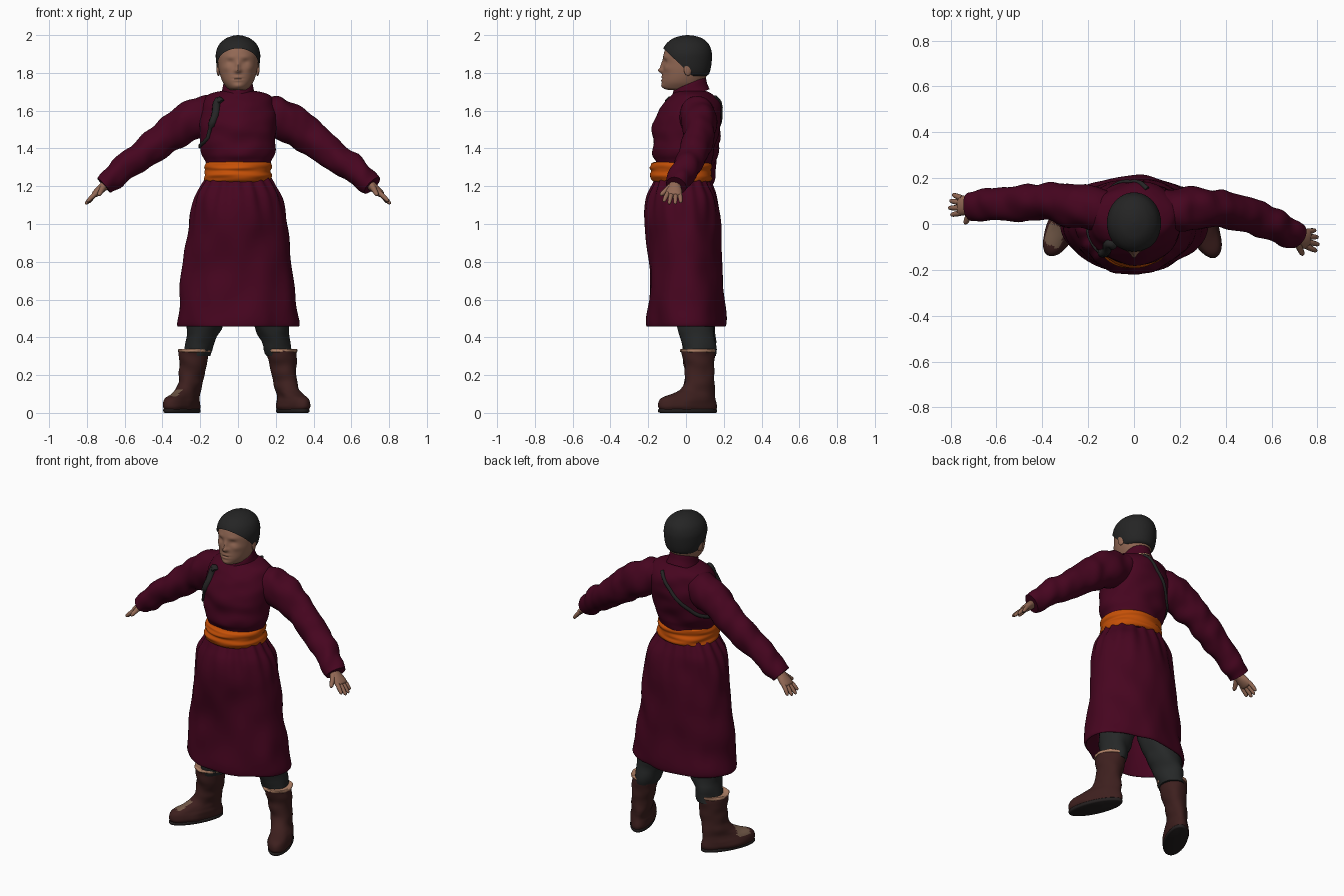
import bpy, bmesh, math
from mathutils import Vector, Matrix, noise

cube = bpy.data.objects.get("Cube")
if cube:
    bpy.data.objects.remove(cube)


def material(name, r, g, b):
    m = bpy.data.materials.new(name)
    m.use_nodes = True
    m.diffuse_color = (r, g, b, 1)
    bsdf = m.node_tree.nodes["Principled BSDF"]
    bsdf.inputs["Base Color"].default_value = (r, g, b, 1)
    bsdf.inputs["Roughness"].default_value = 0.8
    return m


ROBE = material("robe wine", 0.062, 0.0015, 0.014)
SASH = material("sash orange", 0.56, 0.08, 0.002)
SKIN = material("skin", 0.29, 0.14, 0.09)
HAIR = material("hair black", 0.018, 0.018, 0.018)
CLOTH = material("trouser charcoal", 0.019, 0.021, 0.021)
BOOT = material("boot brown", 0.047, 0.014, 0.013)
SOLE = material("sole dark", 0.018, 0.014, 0.014)
TRIM = material("trim tan", 0.45, 0.23, 0.14)
PATCH = material("toe patch", 0.17, 0.1, 0.065)


def smooth_path(points, steps):
    """Catmull-Rom interpolation of any-dimension stations."""
    p = [points[0]] + list(points) + [points[-1]]
    out = []
    for i in range(1, len(p) - 2):
        for k in range(steps):
            t = k / steps
            out.append([0.5 * (2 * b + (c - a) * t + (2 * a - 5 * b + 4 * c - d) * t * t
                               + (3 * b - a - 3 * c + d) * t ** 3)
                        for a, b, c, d in zip(*p[i - 1:i + 3])])
    return out + [list(points[-1])]


def loft(name, stations, mat, sides=32, steps=4, flat=False, caps=True, fold=None):
    """Skin elliptical rings (x, y, z, a, b); flat rings stay horizontal."""
    rings = smooth_path(stations, steps)
    bm = bmesh.new()
    rows = []
    for i, (x, y, z, a, b) in enumerate(rings):
        c = Vector((x, y, z))
        u, v = Vector((1, 0, 0)), Vector((0, 1, 0))
        if not flat:
            t = Vector(rings[min(i + 1, len(rings) - 1)][:3]) - Vector(rings[max(i - 1, 0)][:3])
            u = t.cross(Vector((0, 0, 1))).normalized()
            v = t.normalized().cross(u)
        row = []
        for k in range(sides):
            ang = math.tau * k / sides
            off = u * a * math.cos(ang) + v * b * math.sin(ang)
            if fold:
                off += off.normalized() * fold(c + off, ang)
            row.append(bm.verts.new(c + off))
        rows.append(row)
    for r, s in zip(rows, rows[1:]):
        for k in range(sides):
            n = (k + 1) % sides
            bm.faces.new((r[k], r[n], s[n], s[k]))
    if caps:
        bm.faces.new(rows[0][::-1])
        bm.faces.new(rows[-1])
    me = bpy.data.meshes.new(name)
    bm.to_mesh(me)
    bm.free()
    return finish(name, me, mat)


def finish(name, me, mat):
    ob = bpy.data.objects.new(name, me)
    bpy.context.collection.objects.link(ob)
    me.materials.append(mat)
    me.shade_smooth()
    return ob


def level(z, half, front, back, x=0):
    """Horizontal station from half width and front/back extents."""
    return (x, (front + back) / 2, z, half, (back - front) / 2)


# Cloth folds
def cloth(amount, sx, sy, sz):
    return lambda p, a: amount * noise.noise(Vector((p.x * sx, p.y * sy, p.z * sz)))


def gathers(p, a):
    pleat = 0.006 * math.sin(17 * a + 3 * p.z) * max(0, (p.z - 0.95) / 0.25)
    return pleat + 0.018 * noise.noise(Vector((p.x * 8, p.y * 8, p.z * 6)))


# Robe: skirt with an inner lining, torso, sash
loft("robe_skirt", [level(*s) for s in (
    (0.95, .22, -.17, .14), (0.6, .285, -.175, .175), (0.48, .305, -.185, .19),
    (0.457, .315, -.195, .203), (0.485, .324, -.202, .212), (0.6, .312, -.2, .205),
    (0.8, .287, -.195, .188), (1.0, .26, -.213, .182), (1.13, .234, -.205, .17),
    (1.2, .197, -.18, .145), (1.25, .165, -.16, .125))],
    ROBE, sides=96, steps=6, flat=True, caps=False, fold=gathers)
torso = loft("robe_torso", [level(*s) for s in (
    (1.22, .16, -.15, .12), (1.32, .172, -.155, .13), (1.37, .192, -.175, .142),
    (1.44, .2, -.176, .165), (1.52, .203, -.172, .18), (1.6, .2, -.14, .182),
    (1.65, .19, -.108, .17), (1.68, .165, -.082, .15), (1.698, .12, -.062, .125),
    (1.706, .07, -.045, .1))],
    ROBE, sides=64, steps=6, flat=True, fold=cloth(0.012, 9, 9, 14))
loft("sash", [level(*s) for s in (
    (1.222, .165, -.16, .125), (1.23, .177, -.183, .136), (1.255, .18, -.192, .14),
    (1.28, .174, -.187, .134), (1.3, .178, -.19, .136), (1.322, .174, -.18, .134),
    (1.33, .16, -.155, .12))],
    SASH, sides=64, steps=4, flat=True, fold=cloth(0.01, 6, 6, 45))

# Standing collar, higher at the back
for name, mat, grow, top in (("collar", ROBE, 0, 1.738), ("collar_lining", TRIM, -.006, 1.741)):
    ob = loft(name, [level(z, h + grow, f - grow, b + grow) for z, h, f, b in (
        (1.67, .097, -.078, .125), (1.705, .085, -.074, .112), (top, .078, -.068, .105),
        (top + .004, .073, -.062, .1), (1.7, .07, -.058, .098))],
        mat, sides=48, flat=True, caps=False)
    for v in ob.data.vertices:
        v.co.z += (v.co.y - 0.02) * 0.42

# Dark braid crossing the chest and back around the right armpit
trail = smooth_path([(-.09, -.1, 1.645), (-.12, -.11, 1.665), (-.15, -.15, 1.57),
                     (-.18, -.13, 1.46), (-.2, 0, 1.41), (-.17, .14, 1.44),
                     (-.06, .19, 1.54), (.06, .16, 1.68)], 6)
braid = []
for i, p in enumerate(trail):
    hit = torso.closest_point_on_mesh(Vector(p))[1]
    width = 0.021 if i < 15 else 0.011
    braid.append((*hit, width, width))
loft("braid", braid, HAIR, sides=10, steps=1)

# Arms and hands
ARM = ((.03, 1.632, .06, .06), (.12, 1.604, .085, .085), (.2, 1.572, .097, .102),
       (.3, 1.52, .09, .1), (.4, 1.444, .08, .088),
       (.5, 1.37, .075, .079), (.6, 1.3, .07, .073), (.66, 1.25, .066, .066),
       (.71, 1.205, .062, .055))
for tag, s, depth, aim in (
        ("left", 1, (.04, .05, .06, .07, .062, .038, 0, -.03, -.055), -.02),
        ("right", -1, (.04, .055, .07, .085, .095, .09, .085, .08, .075), .012)):
    loft(tag + "_sleeve", [(s * x, y, z, a, b) for (x, z, a, b), y in zip(ARM, depth)],
         ROBE, sides=40, steps=7, fold=cloth(0.014, 15, 10, 9))
    wrist = Vector((s * .685, depth[-1], 1.222))
    d = Vector((s * .13, aim, -.115)).normalized()
    across = Vector((0, 1, 0))
    loft(tag + "_palm", [(*(wrist + d * t), a, b) for t, a, b in (
        (-.02, .031, .026), (.03, .032, .025), (.07, .042, .022), (.1, .042, .017),
        (.108, .03, .009))], SKIN, sides=20)
    for i, (name, length) in enumerate((("index", .065), ("middle", .077),
                                        ("ring", .07), ("little", .055))):
        side = i - 1.5
        base = wrist + d * .088 + across * side * .021
        way = (d + across * side * .15).normalized()
        droop = Vector((0, 0, -.01 - .004 * side))
        loft(f"{tag}_{name}_finger", [(*(base + way * length * t + droop * t * t), r, r)
             for t, r in ((0, .0125), (.5, .012), (.9, .009), (1, .003))], SKIN, sides=10, steps=3)
    base = wrist + d * .035 - across * .02
    way = Vector((s * .025, -.055, -.045))
    loft(tag + "_thumb", [(*(base + way * t), r, r) for t, r in
         ((0, .018), (.5, .014), (.9, .011), (1.05, .003))], SKIN, sides=10, steps=3)

# Head with sculpted features: (x, z, width, height, push outward)
FEATURES = ((0, 1.835, .012, .028, .014), (0, 1.812, .018, .012, .019), (.04, 1.858, .018, .013, -.008),
            (.04, 1.884, .028, .011, .004), (.062, 1.825, .022, .018, .006),
            (0, 1.778, .024, .006, .005), (0, 1.769, .026, .003, -.003),
            (0, 1.76, .022, .006, .005), (0, 1.732, .025, .013, .006))
head = loft("head", [level(*s) for s in (
    (1.66, .066, -.035, .095), (1.705, .062, -.055, .092), (1.711, .05, -.1, .09),
    (1.722, .06, -.121, .09), (1.75, .08, -.127, .096), (1.79, .095, -.125, .11),
    (1.84, .104, -.121, .115), (1.9, .106, -.118, .12), (1.95, .09, -.095, .105),
    (1.98, .055, -.055, .07), (1.99, .02, -.015, .03))], SKIN, sides=96, steps=8, flat=True)
for v in head.data.vertices:
    if v.co.y < -.03 and v.co.z > 1.715:
        for x, z, w, h, push in FEATURES:
            v.co.y -= push * math.exp(-((abs(v.co.x) - x) / w) ** 2 - ((v.co.z - z) / h) ** 2)

# Ears
for tag, s in (("left", 1), ("right", -1)):
    bm = bmesh.new()
    bmesh.ops.create_uvsphere(bm, u_segments=16, v_segments=10, radius=1)
    bm.transform(Matrix.Translation((s * .103, .01, 1.82)) @ Matrix.Rotation(s * .25, 4, 'Z')
                 @ Matrix.Diagonal((.01, .022, .036, 1)))
    me = bpy.data.meshes.new(tag + "_ear")
    bm.to_mesh(me)
    bm.free()
    finish(tag + "_ear", me, SKIN)

# Hair: a swept-back shell trimmed along a sloping hairline
hair = loft("hair", [level(*s) for s in (
    (1.776, .07, -.05, .09), (1.79, .094, -.08, .118), (1.82, .109, -.11, .13),
    (1.87, .117, -.128, .137), (1.91, .116, -.126, .136), (1.95, .1, -.108, .122),
    (1.98, .068, -.073, .09), (1.995, .032, -.03, .05), (2.0, .003, .005, .011))],
    HAIR, sides=64, steps=6, flat=True)
bm = bmesh.new()
bm.from_mesh(hair.data)
bmesh.ops.bisect_plane(bm, geom=bm.verts[:] + bm.edges[:] + bm.faces[:],
                       plane_co=(0, -.115, 1.925), plane_no=(0, .95, 1), clear_inner=True)
bm.to_mesh(hair.data)
bm.free()

# Legs and boots, toes turned out; the shafts lean inward
for tag, s, turn in (("left", 1, .4), ("right", -1, .5)):
    loft(tag + "_trouser_leg", [(s * .08, 0, .9, .1, .11), (s * .14, .03, .6, .1, .11),
         (s * .175, .05, .47, .094, .1), (s * .2, .065, .38, .08, .088),
         (s * .218, .073, .3, .07, .08)], CLOTH, flat=True, fold=cloth(0.014, 12, 12, 16))
    place = Matrix.Translation((s * .258, .083, 0)) @ Matrix.Rotation(s * turn, 4, 'Z')
    boot = loft(tag + "_boot", [level(*r[:4], x=-s * r[4]) for r in (
        (.018, .062, -.24, .08, 0), (.035, .067, -.25, .083, 0), (.06, .065, -.247, .082, 0),
        (.08, .06, -.225, .08, 0), (.1, .057, -.17, .077, .003), (.125, .057, -.115, .075, .007),
        (.16, .06, -.088, .073, .012), (.22, .066, -.084, .076, .02),
        (.29, .075, -.09, .08, .03), (.33, .081, -.095, .083, .035))],
        BOOT, sides=40, steps=6, flat=True, fold=cloth(0.008, 14, 14, 18))
    sole = loft(tag + "_sole", [level(*r) for r in (
        (0, .058, -.235, .08), (.004, .064, -.246, .085), (.015, .066, -.25, .086),
        (.02, .062, -.245, .082))], SOLE, sides=40, flat=True)
    cuff = loft(tag + "_boot_trim", [level(*r, x=-s * .035) for r in (
        (.32, .077, -.09, .08), (.323, .083, -.097, .085), (.332, .085, -.099, .087),
        (.338, .081, -.095, .083), (.335, .066, -.08, .07))], TRIM, sides=48, flat=True,
        fold=cloth(0.006, 40, 40, 40))
    # Worn tan patch over the right instep
    if s < 0:
        boot.data.materials.append(PATCH)
        for f in boot.data.polygons:
            x, y, z = f.center
            f.material_index = int(z > .07 and -.205 < y < -.115 and x < .025)
    for ob in (boot, sole, cuff):
        ob.data.transform(place)

# Keep hard rims crisp
for ob in bpy.context.collection.objects:
    ob.select_set(ob.type == 'MESH')
bpy.context.view_layer.objects.active = torso
bpy.ops.object.shade_smooth_by_angle(angle=math.radians(50))
